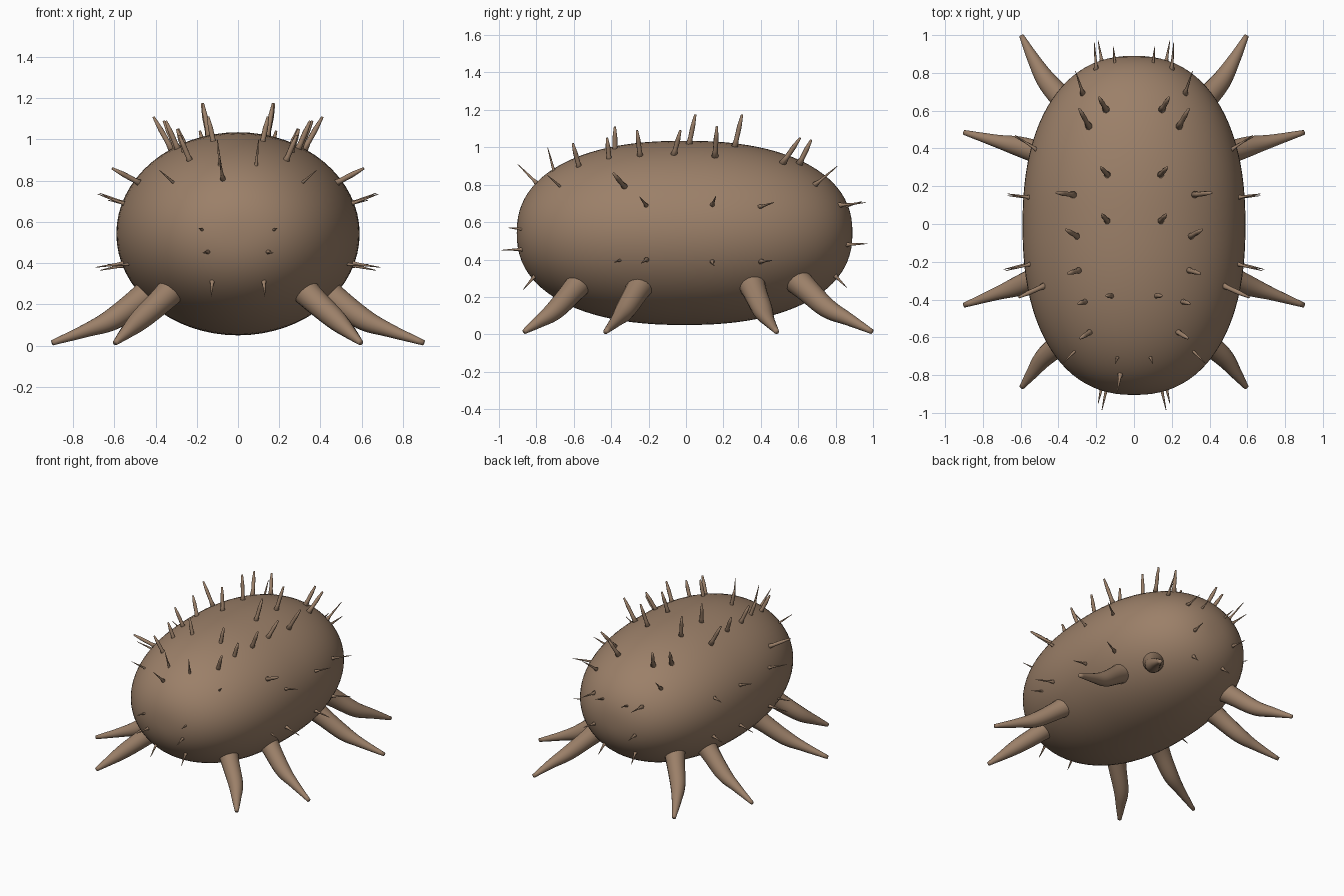
import bpy, bmesh, math
from mathutils import Vector

mat = bpy.data.materials.new("warm brown")
mat.diffuse_color = (0.33, 0.215, 0.14, 1)


def finish(bm, name):
    bmesh.ops.recalc_face_normals(bm, faces=bm.faces[:])
    me = bpy.data.meshes.new(name)
    bm.to_mesh(me)
    bm.free()
    me.materials.append(mat)
    for p in me.polygons:
        p.use_smooth = True
    ob = bpy.data.objects.new(name, me)
    bpy.context.collection.objects.link(ob)
    return ob


def spline(vals, steps):
    # Catmull-Rom interpolation of (x, y, z, radius) tuples
    v = [Vector(p) for p in vals]
    v = [v[0] * 2 - v[1]] + v + [v[-1] * 2 - v[-2]]
    out = []
    for i in range(1, len(v) - 2):
        a, b, c, d = v[i - 1:i + 3]
        for s in range(steps):
            t = s / steps
            out.append(0.5 * (2 * b + (c - a) * t + (2 * a - 5 * b + 4 * c - d) * t * t
                              + (3 * b - a - 3 * c + d) * t ** 3))
    return out + [v[-2]]


def tube(bm, pts, sides):
    # sweep a round section along points carrying their own radius
    rings = []
    for i, p in enumerate(pts):
        d = (pts[min(i + 1, len(pts) - 1)] - pts[max(i - 1, 0)]).xyz.normalized()
        u = d.cross(Vector((0.31, 0.9, 0.3))).normalized()
        w = d.cross(u)
        rings.append([bm.verts.new(p.xyz + p.w * (u * math.cos(a) + w * math.sin(a)))
                      for a in [2 * math.pi * k / sides for k in range(sides)]])
    for r, q in zip(rings, rings[1:]):
        for k in range(sides):
            bm.faces.new((r[k], r[(k + 1) % sides], q[(k + 1) % sides], q[k]))
    bm.faces.new(rings[0])
    bm.faces.new(rings[-1])


# Body: elongated, slightly boxy-ended ellipsoid
bm = bmesh.new()
bmesh.ops.create_uvsphere(bm, u_segments=64, v_segments=48, radius=1)
for v in bm.verts:
    x, y, l = v.co
    r = math.hypot(x, y)
    e = 2 / 2.3
    if r > 1e-6:
        x, y = x / r * r ** e, y / r * r ** e
    l = math.copysign(abs(l) ** e, l)
    v.co = (x * 0.59, l * 0.8975 - 0.0075, y * 0.4925 + 0.5425)
finish(bm, "body")

# Legs: four per side, tapering and gently wavy
legs = {
    "front_leg": [(.25, -.50, .36, .09), (.34, -.59, .25, .066), (.47, -.70, .13, .052),
                  (.54, -.79, .065, .032), (.595, -.865, .014, .013)],
    "mid_front_leg": [(.34, -.20, .33, .09), (.46, -.26, .235, .066), (.605, -.325, .13, .054),
                      (.73, -.37, .076, .034), (.90, -.43, .014, .013)],
    "mid_back_leg": [(.34, .33, .33, .09), (.46, .365, .235, .066), (.605, .41, .13, .054),
                     (.73, .44, .076, .034), (.90, .485, .014, .013)],
    "back_leg": [(.26, .52, .36, .09), (.36, .64, .245, .066), (.46, .755, .14, .053),
                 (.53, .87, .08, .034), (.595, .995, .014, .013)],
}
for name, pts in legs.items():
    for side, s in (("right", 1), ("left", -1)):
        bm = bmesh.new()
        tube(bm, [Vector((p[0] * s, p[1], p[2], p[3])) for p in spline(pts, 6)], 16)
        finish(bm, side + "_" + name)

# Bristles: base and tip, mirrored left and right
back_bristles = [
    ((.15, .61, .92), (.185, .67, 1.04)), ((.24, .52, .92), (.29, .61, 1.05)),
    ((.14, .26, 1.0), (.175, .30, 1.175)), ((.14, .015, 1.01), (.17, .05, 1.175)),
    ((.32, .155, .95), (.41, .165, 1.11)), ((.30, -.065, .96), (.36, -.03, 1.09)),
    ((.29, -.245, .95), (.35, -.262, 1.09)), ((.115, -.38, .97), (.145, -.38, 1.11)),
    ((.255, -.41, .93), (.295, -.422, 1.05)), ((.23, -.57, .89), (.285, -.605, 1.02)),
    ((.47, -.325, .785), (.61, -.388, .86)),
]
side_bristles = [
    ((.27, .69, .80), (.31, .81, .90)), ((.20, .82, .69), (.21, .96, .705)),
    ((.10, .84, .68), (.11, .94, .71)), ((.17, .86, .48), (.19, .97, .485)),
    ((.29, -.65, .77), (.38, -.74, .85)), ((.085, -.70, .85), (.10, -.74, 1.0)),
    ((.54, -.21, .685), (.68, -.248, .735)), ((.55, .14, .69), (.67, .16, .74)),
    ((.51, .39, .68), (.63, .47, .705)), ((.50, -.34, .40), (.61, -.385, .385)),
    ((.55, -.21, .40), (.69, -.24, .38)), ((.55, .14, .39), (.67, .15, .365)),
    ((.51, .40, .39), (.63, .46, .395)), ((.17, -.86, .56), (.19, -.95, .57)),
    ((.145, -.87, .455), (.17, -.985, .45)), ((.125, -.81, .31), (.13, -.87, .24)),
    ((.13, .80, .31), (.14, .86, .25)),
]
for name, items, radii in (("back_bristles", back_bristles, (.022, .013, .013, .006)),
                           ("side_bristles", side_bristles, (.020, .008, .005, .0015))):
    bm = bmesh.new()
    for a, b in items:
        for s in (1, -1):
            p, q = Vector((a[0] * s, *a[1:])), Vector((b[0] * s, *b[1:]))
            p = p - (q - p).normalized() * 0.02
            tube(bm, [Vector((*p.lerp(q, t), r)) for t, r in zip((0, .3, .65, 1), radii)], 8)
    if name == "side_bristles":  # single odd bristle on the face
        tube(bm, [Vector((-.07 - .02 * t, -.78 - .12 * t, .79 + .12 * t, r))
                  for t, r in zip((0, .3, .65, 1), radii)], 8)
    finish(bm, name)
